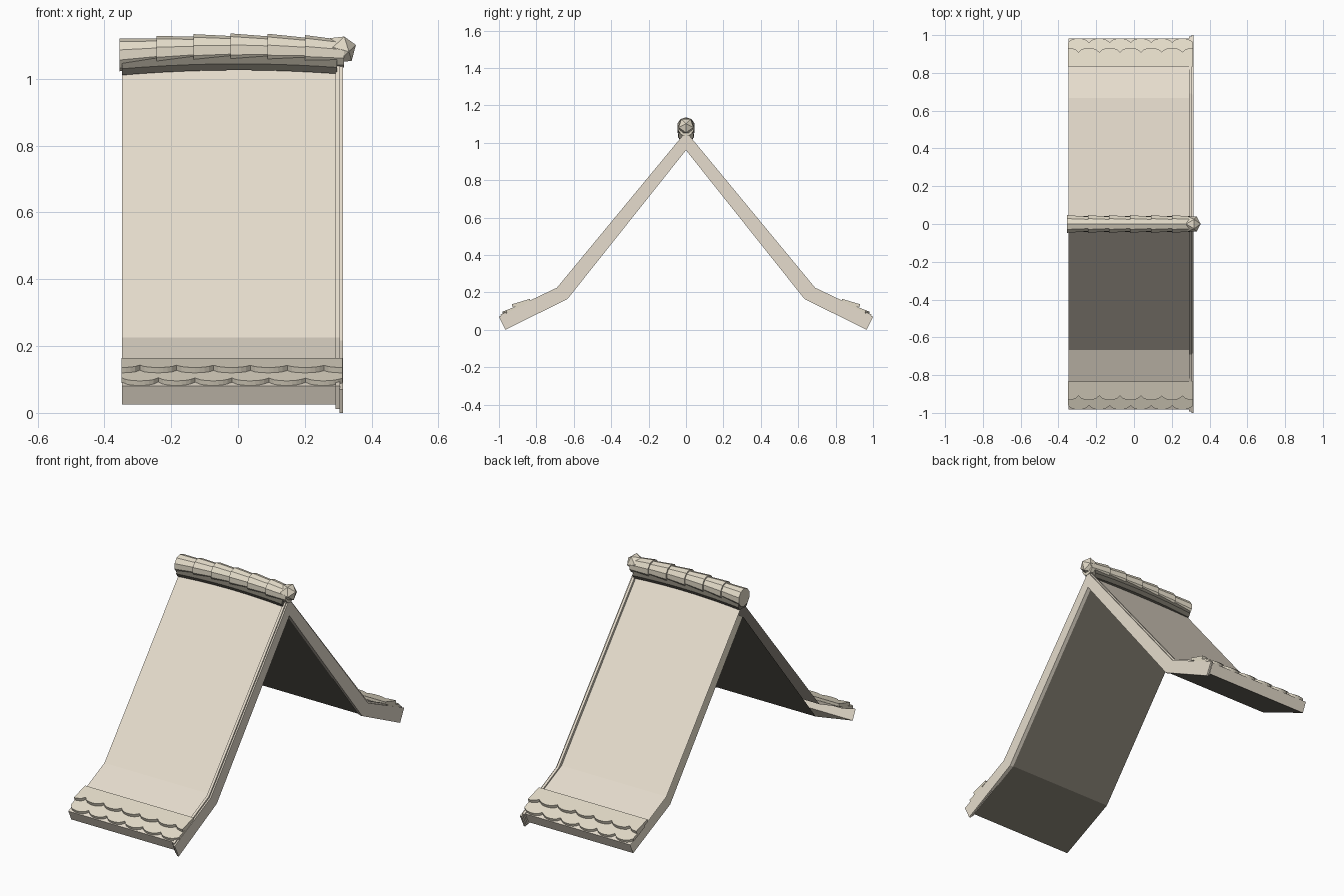
import bpy, bmesh, math
from mathutils import Matrix

if "Cube" in bpy.data.objects:
    bpy.data.objects.remove(bpy.data.objects["Cube"])


def material(name, rgb):
    m = bpy.data.materials.new(name)
    m.diffuse_color = (*rgb, 1)
    m.use_nodes = True
    m.node_tree.nodes["Principled BSDF"].inputs["Base Color"].default_value = m.diffuse_color
    return m


pale = material("pale beige", (0.79, 0.72, 0.61))
tile = material("tile beige", (0.77, 0.71, 0.58))
dark = material("dark underside", (0.20, 0.185, 0.15))


def finish(bm, name, mats, rule=None):
    bmesh.ops.recalc_face_normals(bm, faces=bm.faces)
    bm.normal_update()
    if rule:
        for f in bm.faces:
            f.material_index = rule(f)
    me = bpy.data.meshes.new(name)
    bm.to_mesh(me)
    bm.free()
    for m in mats:
        me.materials.append(m)
    ob = bpy.data.objects.new(name, me)
    bpy.context.collection.objects.link(ob)
    return ob


def loft(bm, rings, cap_start=True):
    """Skin a list of equal-length closed rings and cap the ends."""
    vs = [[bm.verts.new(p) for p in r] for r in rings]
    n = len(vs[0])
    for a, b in zip(vs, vs[1:]):
        for i in range(n):
            j = (i + 1) % n
            bm.faces.new((a[i], a[j], b[j], b[i]))
    if cap_start:
        bm.faces.new(vs[0])
    bm.faces.new(vs[-1])


def gable(name, x0, x1, outer, inner, mats, rule=None, cap=True):
    """Bent gable section, mirrored over y = 0, extruded along x."""
    half = outer[::-1] + [(-y, z) for y, z in outer[1:]]
    under = [(-y, z) for y, z in inner[::-1]] + inner[1:]
    prof = half + under
    bm = bmesh.new()
    loft(bm, [[(x, y, z) for y, z in prof] for x in (x0, x1)], cap)
    return finish(bm, name, mats, rule)


# Hollow roof slab, open at the left end, with a dark underside
gable("roof_slab", -0.348, 0.297,
      [(0, 1.04), (0.667, 0.226), (0.982, 0.08)],
      [(0, 0.965), (0.635, 0.17), (0.957, 0.025)],
      [pale, dark], lambda f: int(f.normal.z < -0.5), cap=False)
# Gable end boards
gable("gable_trim", 0.292, 0.306,
      [(0, 1.06), (0.69, 0.225), (0.992, 0.081)],
      [(0, 0.962), (0.634, 0.167), (0.962, 0.012)], [pale])
gable("gable_board", 0.304, 0.314,
      [(0, 1.05), (0.685, 0.217), (1.0, 0.07)],
      [(0, 0.96), (0.633, 0.165), (0.965, 0.0)], [pale])

PITCH = 0.11
X0, X1 = -0.349, 0.313


def scallop_row(name, side, y_top, z_top, y_low, z_low, depth, shift, thick):
    """One eave course: straight top edge, rounded tile tips below."""
    bm = bmesh.new()
    n = 48
    rings = []
    for i in range(n + 1):
        x = X0 + (X1 - X0) * i / n
        u = ((x - X0) / PITCH + shift) % 1 * 2 - 1
        y = y_low - depth * (1 - math.sqrt(max(0, 1 - 0.96 * u * u)))
        z = z_top + (z_low - z_top) * (y - y_top) / (y_low - y_top)
        rings.append([(x, side * y_top, z_top), (x, side * y, z),
                      (x, side * (y - 0.006), z - thick),
                      (x, side * y_top, z_top - thick)])
    loft(bm, rings)
    finish(bm, name, [tile])


# Two overlapping scalloped tile courses on each eave
for side, tag in ((-1, "front"), (1, "back")):
    scallop_row(tag + "_upper_tiles", side, 0.835, 0.165, 0.932, 0.136,
                0.03, 0.5, 0.016)
    scallop_row(tag + "_lower_tiles", side, 0.86, 0.145, 0.983, 0.096,
                0.03, 0.0, 0.016)


def arch(x):
    return 0.015 * (1 - (x / 0.35) ** 2)


# Ridge bed under the tiles, gently arched, dark below
bm = bmesh.new()
section = [(-0.042, 1.03), (-0.03, 1.011), (0.03, 1.011), (0.042, 1.03),
           (0.036, 1.056), (-0.036, 1.056)]
xs = [-0.348 + 0.645 * i / 10 for i in range(11)]
loft(bm, [[(x, y, z + arch(x)) for y, z in section] for x in xs])
finish(bm, "ridge_bed", [dark])

# Six tapered ridge tiles, each overlapping the next
for k in range(6):
    xa = -0.355 + 0.111 * k
    xb = xa + 0.118
    bm = bmesh.new()
    rings = []
    for x, r in ((xa, 0.049), (xb, 0.041)):
        c = 1.072 + arch(x)
        rings.append([(x, r * math.cos(math.tau * (i + 0.5) / 10),
                       c + r * math.sin(math.tau * (i + 0.5) / 10))
                      for i in range(10)])
    loft(bm, rings)
    finish(bm, "ridge_tile_%d" % (k + 1), [tile])

# Faceted knob on the gable end of the ridge, tipped slightly upward
bm = bmesh.new()
bmesh.ops.create_icosphere(bm, subdivisions=1, radius=0.047,
                           matrix=Matrix.Translation((0.308, 0, 1.088))
                           @ Matrix.Rotation(math.radians(73), 4, 'Y'))
finish(bm, "ridge_knob", [tile])
